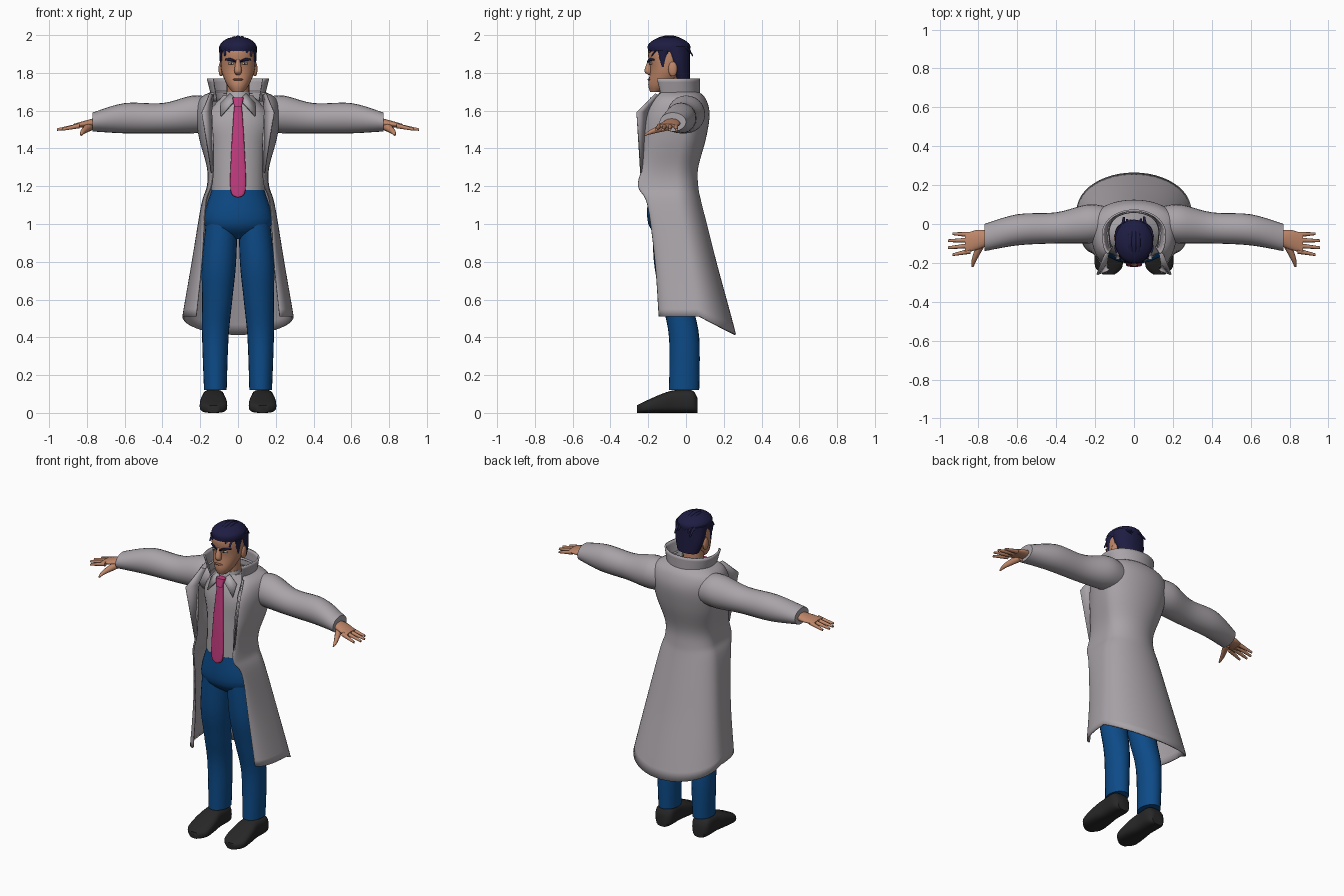
import bpy, bmesh, math, random
from mathutils import Vector

random.seed(4)
cube = bpy.data.objects.get("Cube")
if cube:
    bpy.data.objects.remove(cube, do_unlink=True)


def material(name, red, green, blue):
    mat = bpy.data.materials.new(name)
    mat.use_nodes = True
    mat.diffuse_color = (red, green, blue, 1)
    shader = mat.node_tree.nodes["Principled BSDF"]
    shader.inputs["Base Color"].default_value = mat.diffuse_color
    shader.inputs["Roughness"].default_value = .8
    return mat


coat = material("coat grey", .4, .37, .395)
shirt = material("shirt grey", .41, .385, .405)
trousers = material("trouser blue", .004, .07, .245)
pink = material("tie pink", .54, .045, .21)
skin = material("skin", .52, .24, .14)
lips = material("lips", .34, .13, .09)
navy = material("hair navy", .013, .012, .055)
black = material("shoe black", .02, .02, .02)
white = material("eye white", .55, .55, .55)


def smooth_rows(rows, steps=5):
    """Pass a Catmull-Rom curve through rows of numbers."""
    out = []
    last = len(rows) - 1
    for i in range(last):
        before, start, end, after = (Vector(rows[max(0, min(last, i + k))]) for k in (-1, 0, 1, 2))
        leave, arrive = (end - before) / 2, (after - start) / 2
        for step in range(steps):
            t = step / steps
            ease = t * t * (3 - 2 * t)
            pull = t * (1 - t)
            out.append(start + (end - start) * ease + (leave * (1 - t) - arrive * t) * pull)
    out.append(Vector(rows[-1]))
    return out


def surface(name, grid, mat, closed=False, mirror=False, thickness=0):
    """Skin a grid of points; closed grids become capped tubes."""
    bm = bmesh.new()
    rows = [[bm.verts.new(point) for point in row] for row in grid]
    count = len(rows[0])
    for lower, upper in zip(rows, rows[1:]):
        for j in range(count if closed else count - 1):
            k = (j + 1) % count
            bm.faces.new((lower[j], lower[k], upper[k], upper[j]))
    if closed:
        bm.faces.new(rows[0])
        bm.faces.new(rows[-1])
    bmesh.ops.recalc_face_normals(bm, faces=bm.faces)
    mesh = bpy.data.meshes.new(name)
    bm.to_mesh(mesh)
    bm.free()
    mesh.materials.append(mat)
    obj = bpy.data.objects.new(name, mesh)
    bpy.context.collection.objects.link(obj)
    bpy.ops.object.select_all(action="DESELECT")
    obj.select_set(True)
    bpy.context.view_layer.objects.active = obj
    bpy.ops.object.shade_smooth_by_angle(angle=math.radians(45))
    if mirror:
        obj.modifiers.new("Mirror", "MIRROR")
    if thickness:
        shell = obj.modifiers.new("Solidify", "SOLIDIFY")
        shell.thickness = thickness
        shell.offset = 0


def loft(name, axis, rows, mat, mirror=False, power=2, sides=24):
    """Tube through rows of x, y, z and one or two radii, cut square to the axis."""
    def rounded(value):
        return math.copysign(abs(value) ** (2 / power), value)

    grid = []
    full_rows = [row if len(row) == 5 else (*row, row[-1]) for row in rows]
    for x, y, z, wide, tall in smooth_rows(full_rows):
        ring = []
        for i in range(sides):
            angle = math.tau * i / sides
            u, v = wide * rounded(math.cos(angle)), tall * rounded(math.sin(angle))
            offset = {"x": (0, u, v), "y": (u, 0, v), "z": (u, v, 0)}[axis]
            ring.append(Vector((x, y, z)) + Vector(offset))
        grid.append(ring)
    surface(name, grid, mat, True, mirror)


def blob(name, centre, radii, mat, mirror=False):
    """Ellipsoid built from rings of latitude."""
    x, y, z = centre
    wide, deep, tall = radii
    rows = []
    for i in range(1, 8):
        angle = math.pi * i / 8
        ring = math.sin(angle)
        rows.append((x, y, z - tall * math.cos(angle), wide * ring, deep * ring))
    loft(name, "z", rows, mat, mirror, sides=16)


def wrap(name, rows, mat, drop=0):
    """Open-fronted cloth: rows of z, half width, side y, back y, edge x, edge y."""
    grid = []
    for z, wide, side, back, edge_x, edge_y in smooth_rows(rows):
        dip = drop * max(0, 1 - z) ** 2
        half = []
        for i in range(25):
            angle = math.pi * i / 24
            out, along = math.sin(angle), math.cos(angle)
            if i <= 12:
                half.append((wide * out, side + (back - side) * along, z - dip * along))
            else:
                half.append((edge_x + (wide - edge_x) * out, side + (side - edge_y) * along, z))
        grid.append(half)
    surface(name, grid, mat, mirror=True, thickness=.01)


# Shoes: every section rests on the ground
shoe_profile = [(.06, .04, .04), (.03, .06, .06), (-.06, .06, .06),
                (-.13, .07, .05), (-.22, .07, .03), (-.26, .03, .02)]
loft("shoes", "y", [(.13, y, tall, wide, tall) for y, wide, tall in shoe_profile], black, True, 3)

# Trousers
loft("trouser_legs", "z", [(.08, -.09, 1.1, .08, .09), (.1, -.08, .8, .09, .09),
                           (.11, -.05, .6, .08, .08), (.12, -.01, .4, .07, .08),
                           (.12, -.01, .12, .06, .08)], trousers, True)
loft("trouser_hips", "z", [(0, -.09, 1.18, .14, .11), (0, -.09, 1, .18, .11),
                           (0, -.08, .92, .06, .04)], trousers)

# Shirt, its collar and the tie
loft("shirt", "z", [(0, -.09, 1.17, .14, .11), (0, -.07, 1.4, .15, .12),
                    (0, -.05, 1.55, .18, .13), (0, -.06, 1.68, .08)], shirt)
loft("shirt_collar_band", "z", [(0, -.08, 1.62, .08), (0, -.08, 1.7, .06)], shirt)
surface("shirt_collar_points", [[(.01, -.17, 1.66), (.09, -.18, 1.57)],
                                [(.04, -.14, 1.69), (.09, -.14, 1.64)]],
        shirt, mirror=True, thickness=.008)
loft("tie_knot", "z", [(0, -.17, 1.67, .03, .02), (0, -.19, 1.62, .02, .01)], pink, power=3)
loft("tie_blade", "z", [(0, -.18, 1.63, .02, .01), (0, -.2, 1.4, .035, .01),
                        (0, -.21, 1.18, .04, .01), (0, -.21, 1.14, .002, .01)], pink, power=3)

# Long open coat with standing collar, lapels and sleeves
wrap("coat_body", [(1.7, .13, -.03, .06, .12, -.12), (1.66, .2, 0, .1, .14, -.16),
                   (1.58, .22, 0, .12, .14, -.2), (1.45, .2, -.02, .1, .13, -.22),
                   (1.3, .16, -.05, .06, .13, -.23), (1.2, .16, -.05, .06, .14, -.25),
                   (1.1, .19, -.04, .08, .17, -.2), (.8, .24, .02, .16, .19, -.16),
                   (.51, .29, .07, .26, .22, -.14)], coat, drop=.4)
wrap("coat_collar", [(1.65, .13, -.04, .07, .11, -.12), (1.77, .16, -.05, .07, .13, -.15)], coat)
surface("coat_lapels", [[(.13, -.14, 1.68), (.15, -.16, 1.69)],
                        [(.14, -.2, 1.6), (.19, -.26, 1.59)],
                        [(.13, -.23, 1.28), (.14, -.24, 1.27)]],
        coat, mirror=True, thickness=.008)
loft("sleeves", "x", [(.14, 0, 1.58, .09), (.24, 0, 1.58, .1), (.4, -.02, 1.56, .08),
                      (.6, -.03, 1.56, .08), (.77, -.07, 1.54, .07, .05)], coat, True)

# Hands: four fanned fingers and a thumb
loft("palms", "x", [(.72, -.07, 1.54, .03, .03), (.8, -.08, 1.53, .05, .02),
                    (.87, -.1, 1.52, .05, .01)], skin, True)
for i, finger in enumerate(("little", "ring", "middle", "index")):
    reach = .96 - .012 * (i - 1.5) ** 2
    loft(finger + "_fingers", "x", [(.84, -.055 - .028 * i, 1.52, .014),
                                    (reach, -.05 - .036 * i, 1.5, .007)], skin, True, sides=10)
loft("thumbs", "y", [(.78, -.09, 1.52, .025), (.82, -.18, 1.49, .014),
                     (.83, -.22, 1.47, .005)], skin, True, sides=10)

# Neck, head and face
loft("neck", "z", [(0, -.07, 1.62, .06), (0, -.08, 1.78, .06)], skin)
loft("head", "z", [(0, -.16, 1.7, .03), (0, -.13, 1.74, .06, .07), (0, -.1, 1.82, .09),
                   (0, -.1, 1.92, .09, .1), (0, -.09, 1.98, .05)], skin)
loft("nose", "z", [(0, -.19, 1.87, .01), (0, -.2, 1.81, .02), (0, -.19, 1.79, .01)], skin, sides=12)
blob("ears", (.09, -.07, 1.82), (.013, .024, .04), skin, True)
blob("mouth", (0, -.195, 1.765), (.027, .01, .006), lips)
blob("eyes", (.036, -.185, 1.85), (.018, .01, .007), white, True)
blob("pupils", (.035, -.19, 1.85), (.006, .007, .006), black, True)
loft("eyebrows", "x", [(.01, -.2, 1.86, .006), (.04, -.19, 1.87, .008),
                       (.07, -.17, 1.87, .004)], navy, True, sides=8)

# Hair: back, crown, sideburns and swept locks
loft("hair_back", "z", [(0, -.02, 1.77, .07, .04), (0, -.04, 1.85, .095, .06),
                        (0, -.06, 1.94, .1, .08)], navy)
loft("hair_crown", "z", [(0, -.09, 1.91, .095, .11), (0, -.09, 1.95, .095, .11),
                         (0, -.09, 1.98, .06, .07), (0, -.09, 1.99, .02)], navy)
loft("sideburns", "z", [(.08, -.12, 1.83, .01), (.09, -.12, 1.92, .01, .03)], navy, True, sides=12)
for i in range(7):
    lean = (i - 3) / 3
    fall = .03 * lean ** 2 + random.uniform(0, .005)
    lock = []
    for step in range(7):
        t = step / 6
        arch = math.sin(math.pi * t)
        lock.append((.07 * lean * (1 - t / 4), -.2 + fall / 2 + .22 * t,
                     1.925 - fall + .06 * math.sqrt(abs(arch)), .005 + .01 * arch))
    loft(f"hair_lock_{i + 1}", "y", lock, navy, sides=8)
